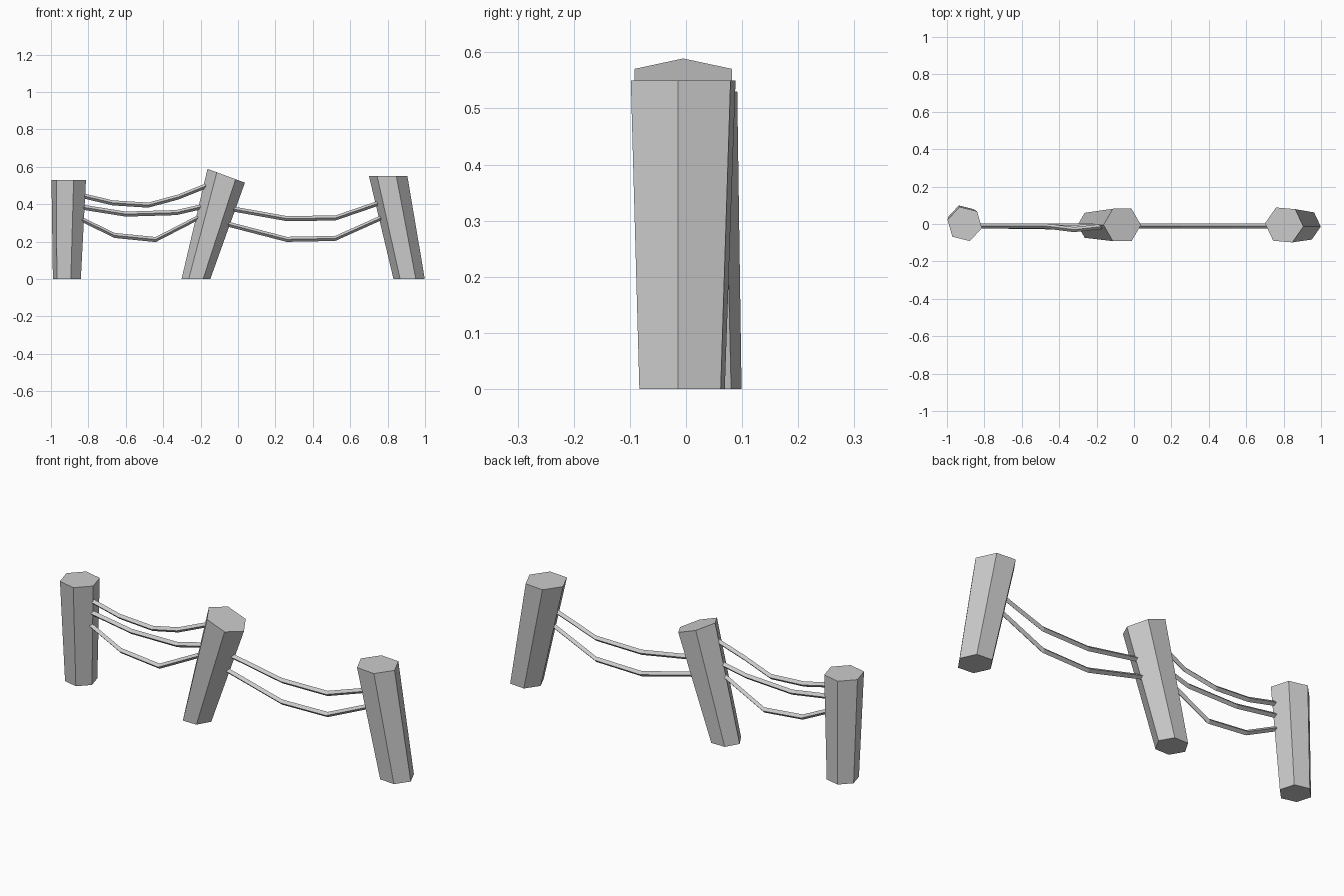
import bpy
from math import sin, cos, radians

if "Cube" in bpy.data.objects:
    bpy.data.objects.remove(bpy.data.objects["Cube"])


def make_object(name, verts, faces):
    mesh = bpy.data.meshes.new(name)
    mesh.from_pydata(verts, [], faces)
    mesh.update()
    obj = bpy.data.objects.new(name, mesh)
    bpy.context.collection.objects.link(obj)
    return obj


def skin_rings(name, rings):
    """Join equal-sized rings with quads and cap both ends."""
    n = len(rings[0])
    verts = [v for ring in rings for v in ring]
    faces = [tuple(reversed(range(n))), tuple(range(len(verts) - n, len(verts)))]
    for r in range(len(rings) - 1):
        for i in range(n):
            j = (i + 1) % n
            faces.append((r * n + i, r * n + j, (r + 1) * n + j, (r + 1) * n + i))
    return make_object(name, verts, faces)


def post(name, bottom, r_bottom, top, r_top, turn, slope=0.0):
    """Leaning hexagonal post; slope tilts the top face along x."""
    rings = []
    for (cx, cy, cz), r, s in ((bottom, r_bottom, 0.0), (top, r_top, slope)):
        ring = []
        for i in range(6):
            a = radians(turn + 60 * i)
            dx = r * cos(a)
            ring.append((cx + dx, cy + r * sin(a), cz + s * dx))
        rings.append(ring)
    skin_rings(name, rings)


def rope(name, points, r=0.0135):
    """Sagging four-sided rope, diamond section, running along x."""
    rings = []
    for x, y, z in points:
        rings.append([(x, y + r, z), (x, y, z + r), (x, y - r, z), (x, y, z - r)])
    skin_rings(name, rings)


# Posts
post("left_post", (-0.915, 0.025, 0), 0.077, (-0.905, 0, 0.53), 0.095, -14)
post("middle_post", (-0.225, -0.007, 0), 0.077, (-0.063, -0.005, 0.552), 0.1, 0, -0.37)
post("right_post", (0.915, -0.007, 0), 0.084, (0.803, -0.005, 0.55), 0.103, -5)

# Ropes from left to middle post
rope("left_upper_rope", [(-0.86, -0.01, 0.452), (-0.67, -0.01, 0.407), (-0.48, -0.01, 0.395),
                         (-0.32, -0.03, 0.438), (-0.14, -0.01, 0.51)])
rope("left_middle_rope", [(-0.87, -0.01, 0.39), (-0.60, -0.01, 0.347), (-0.33, -0.02, 0.355),
                          (-0.17, -0.01, 0.392)])
rope("left_lower_rope", [(-0.87, -0.01, 0.335), (-0.66, -0.012, 0.233), (-0.44, -0.012, 0.211),
                         (-0.18, -0.01, 0.345)])

# Ropes from middle to right post
rope("right_upper_rope", [(-0.06, -0.01, 0.38), (0.26, -0.01, 0.323), (0.52, -0.01, 0.326),
                          (0.78, -0.01, 0.415)])
rope("right_lower_rope", [(-0.08, -0.01, 0.3), (0.26, -0.01, 0.212), (0.52, -0.01, 0.217),
                          (0.79, -0.01, 0.338)])
